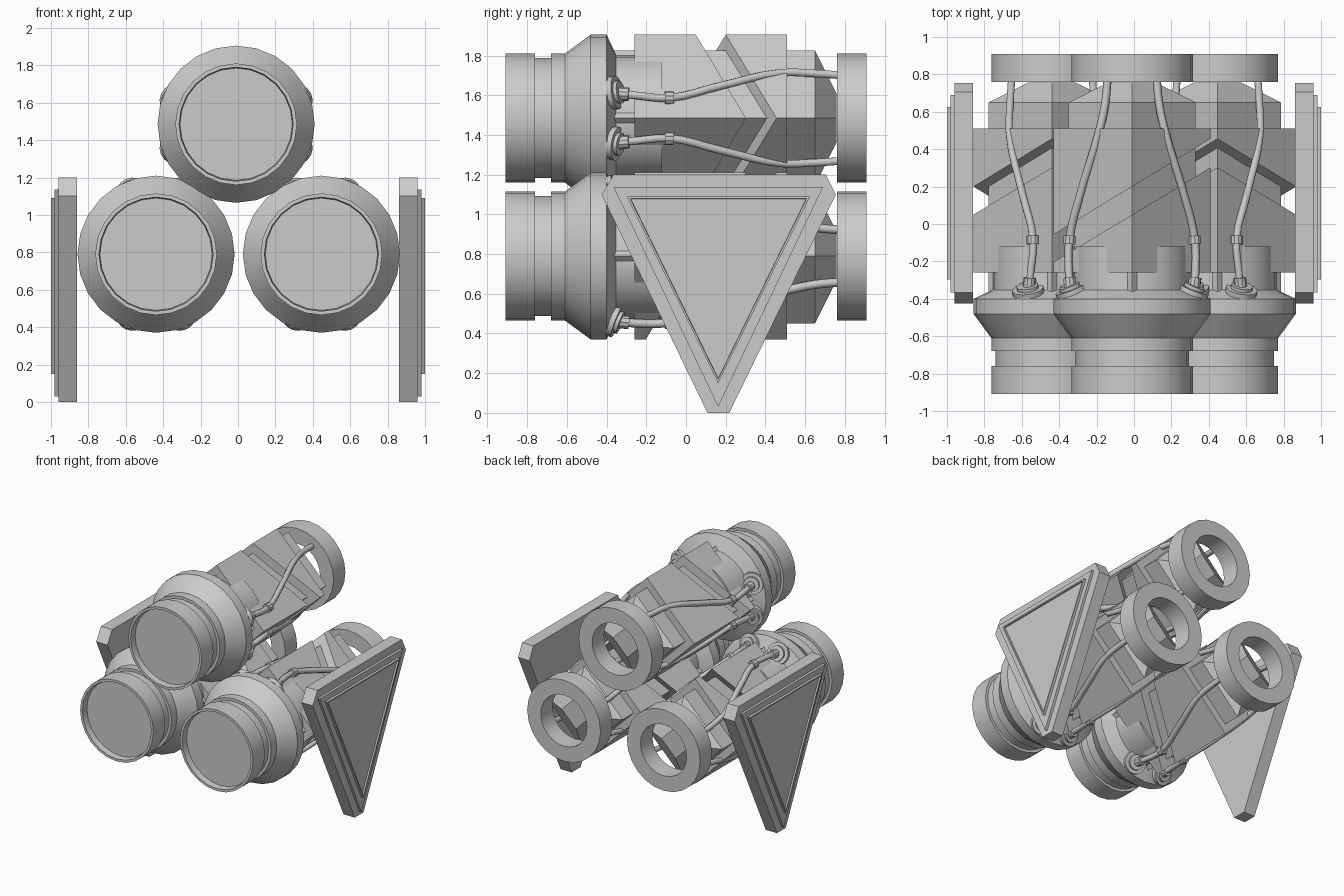
import bpy, bmesh, math
from mathutils import Vector, Matrix

if "Cube" in bpy.data.objects:
    bpy.data.objects.remove(bpy.data.objects["Cube"])

SEG = 24


def finish(name, bm, smooth=False):
    bmesh.ops.recalc_face_normals(bm, faces=bm.faces[:])
    me = bpy.data.meshes.new(name)
    bm.to_mesh(me)
    bm.free()
    ob = bpy.data.objects.new(name, me)
    bpy.context.collection.objects.link(ob)
    if smooth:
        bpy.ops.object.select_all(action='DESELECT')
        ob.select_set(True)
        bpy.context.view_layer.objects.active = ob
        bpy.ops.object.shade_smooth_by_angle(angle=math.radians(25))
    return ob


def skin(bm, loops, closed=False):
    """Bridge successive vertex loops; cap the ends unless closed."""
    rings = [[bm.verts.new(p) for p in loop] for loop in loops]
    pairs = list(zip(rings, rings[1:]))
    if closed:
        pairs.append((rings[-1], rings[0]))
    else:
        bm.faces.new(rings[0])
        bm.faces.new(rings[-1])
    n = len(rings[0])
    for a, b in pairs:
        for i in range(n):
            j = (i + 1) % n
            bm.faces.new((a[i], a[j], b[j], b[i]))


def lathe(name, profile, closed=False):
    """Turn (y, radius) points around the y axis."""
    bm = bmesh.new()
    skin(bm, [[(r * math.cos(t), y, r * math.sin(t))
               for t in (2 * math.pi * i / SEG for i in range(SEG))]
              for y, r in profile], closed)
    return finish(name, bm, True)


def diamond(name, sections):
    """Four-sided prism; each section is (y, radius, slant of y along x)."""
    bm = bmesh.new()
    skin(bm, [[(r * a, y + k * r * a, r * b)
               for a, b in ((1, 0), (0, 1), (-1, 0), (0, -1))]
              for y, r, k in sections])
    return finish(name, bm)


def disc(bm, p, axis, radius, depth, seg=16):
    rot = Vector(axis).to_track_quat('Z', 'Y').to_matrix().to_4x4()
    bmesh.ops.create_cone(bm, cap_ends=True, segments=seg, radius1=radius,
                          radius2=radius, depth=depth,
                          matrix=Matrix.Translation(p) @ rot)


def cable(su, sv):
    pts = [(.325, -.36, .125), (.338, -.26, .115), (.335, -.085, .102),
           (.275, .165, .16), (.18, .48, .228), (.145, .64, .225), (.13, .79, .215)]
    pts = [Vector((x * su, y, z * sv)) for x, y, z in pts]
    cu = bpy.data.curves.new("cable", 'CURVE')
    cu.dimensions = '3D'
    cu.bevel_depth = .022
    cu.bevel_resolution = 1
    cu.resolution_u = 4
    cu.use_fill_caps = True
    sp = cu.splines.new('BEZIER')
    sp.bezier_points.add(len(pts) - 1)
    for b, p in zip(sp.bezier_points, pts):
        b.co = p
        b.handle_left_type = b.handle_right_type = 'AUTO'
    ob = bpy.data.objects.new("cable", cu)
    bpy.context.collection.objects.link(ob)
    bpy.ops.object.select_all(action='DESELECT')
    ob.select_set(True)
    bpy.context.view_layer.objects.active = ob
    bpy.ops.object.convert(target='MESH')
    ob = bpy.context.view_layer.objects.active
    # flange, socket and clamp on the cable
    bm = bmesh.new()
    p = Vector((.325 * su, -.36, .128 * sv))
    n = Vector((p.x, 0, p.z)).normalized() * .42 + Vector((0, 1, 0))
    n.normalize()
    disc(bm, p, n, .085, .03)
    disc(bm, p + n * .018, n, .058, .03)
    disc(bm, (.333 * su, -.318, .122 * sv), (.1 * su, 1, -.08 * sv), .034, .06, 10)
    disc(bm, pts[2], (-.05 * su, 1, 0), .034, .045, 10)
    return [ob, finish("cable_fittings", bm, True)]


# one pod along y, built at the origin
pod = [
    # front bell with recessed face, and the collar behind it
    lathe("front_bell", [(-.86, .30), (-.91, .305), (-.91, .325), (-.76, .325),
                         (-.76, .303), (-.68, .303), (-.68, .325), (-.61, .325),
                         (-.48, .42), (-.40, .42), (-.352, .318), (-.12, .318)]),
    # inner core and the two armour shells split by a slanted gap
    diamond("core", [(-.37, .34, 0), (.65, .34, 0), (.757, .125, 0)]),
    diamond("front_shell", [(-.26, .42, 0), (.05, .42, .6)]),
    diamond("rear_shell", [(.20, .42, .61), (.51, .42, 0)]),
    # rear ring
    lathe("rear_ring", [(.76, .205), (.76, .325), (.91, .325), (.91, .205)], True),
]
for su in (1, -1):
    for sv in (1, -1):
        pod += cable(su, sv)

# place three pods; the lower two are turned a quarter
places = [("top", -.01, 1.485, 0), ("left", -.438, .79, -90), ("right", .446, .79, -90)]
for k, (label, x, z, ang) in enumerate(places):
    m = Matrix.Translation((x, 0, z)) @ Matrix.Rotation(math.radians(ang), 4, 'Y')
    for ob in pod:
        c = ob.copy()
        c.name = label + "_" + ob.name.split(".")[0]
        bpy.context.collection.objects.link(c)
        c.matrix_world = m
for ob in pod:
    bpy.data.objects.remove(ob)


def plate(name, s, outline, x0, x1, rim=0):
    bm = bmesh.new()
    skin(bm, [[(s * x, y, z) for y, z in outline] for x in (x0, x1)])
    bmesh.ops.recalc_face_normals(bm, faces=bm.faces[:])
    if rim:
        face = max(bm.faces, key=lambda f: s * f.calc_center_median().x)
        bmesh.ops.inset_region(bm, faces=[face], thickness=rim)
        bmesh.ops.inset_region(bm, faces=[face], thickness=.004, depth=-.012)
    return finish(name, bm)


# triangular side panels with stepped faces
for s, side in ((-1, "left"), (1, "right")):
    plate(side + "_panel", s, [(-.425, 1.1), (-.365, 1.2), (.705, 1.2), (.755, 1.1),
                               (.218, 0), (.108, 0)], .86, .96)
    plate(side + "_panel_step", s, [(-.365, 1.137), (.69, 1.137), (.162, .03)], .955, .98)
    plate(side + "_panel_rim", s, [(-.298, 1.09), (.625, 1.09), (.162, .15)],
          .975, 1.0, .02)
